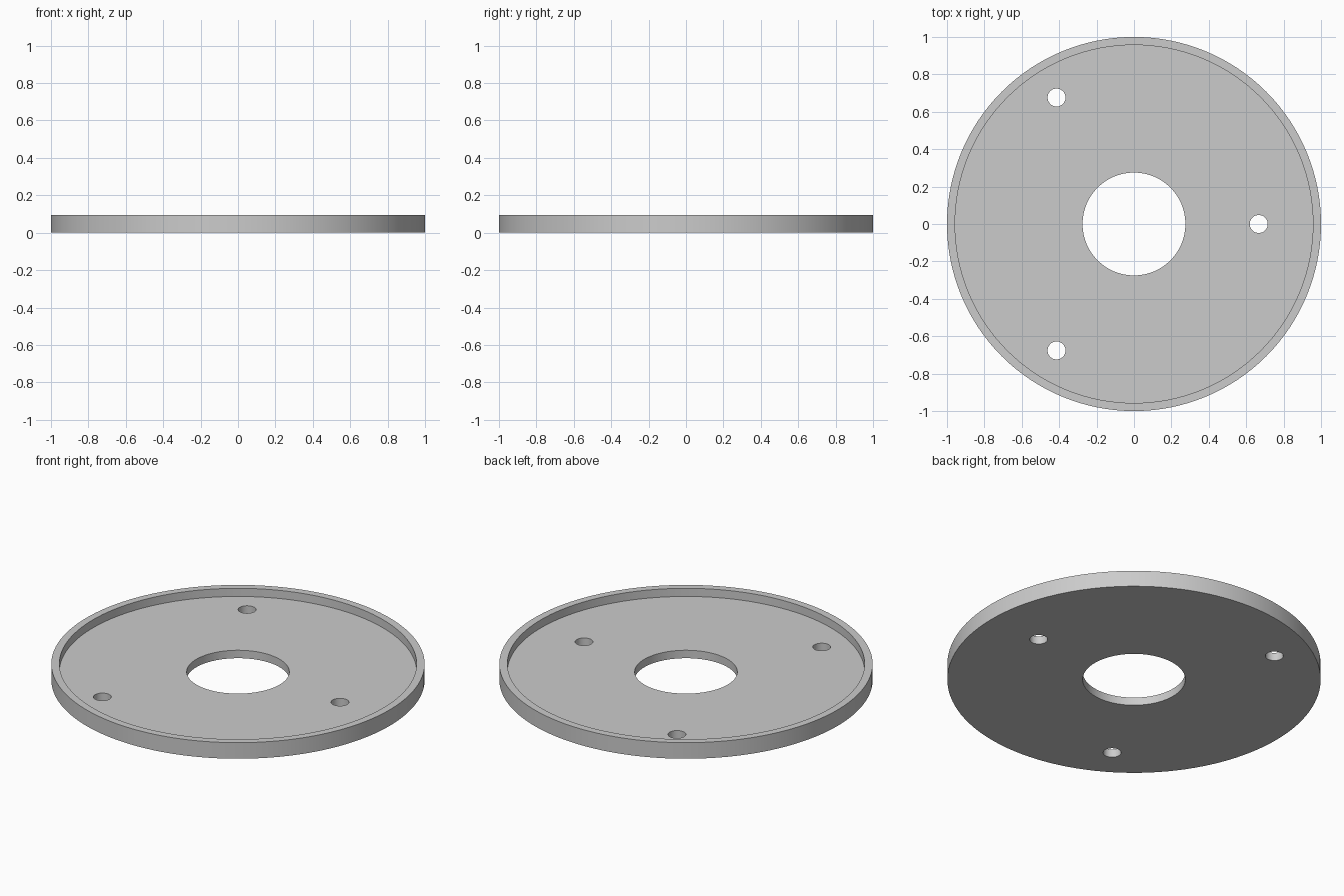
import bpy
from math import radians

cube = bpy.data.objects.get("Cube")
if cube:
    bpy.data.objects.remove(cube, do_unlink=True)

HEIGHT = 0.095
FLOOR = 0.047

grey = bpy.data.materials.new("plain grey")
grey.use_nodes = True
colour = (0.6, 0.6, 0.6, 1)
grey.diffuse_color = colour
grey.node_tree.nodes["Principled BSDF"].inputs["Base Color"].default_value = colour


def cylinder(name, radius, bottom, top, x=0, y=0, sides=128):
    bpy.ops.mesh.primitive_cylinder_add(
        vertices=sides, radius=radius, depth=top - bottom,
        location=(x, y, (bottom + top) / 2))
    obj = bpy.context.object
    obj.name = name
    obj.data.materials.append(grey)
    return obj


# Round plate
plate = cylinder("rimmed_plate", 1, 0, HEIGHT)

# Shallow recess inside the rim, central bore and three bolt holes
cutters = [
    cylinder("recess_cutter", 0.957, FLOOR, 0.3),
    cylinder("bore_cutter", 0.275, -0.1, 0.2, sides=96),
]
for x, y in ((0.667, 0), (-0.414, 0.676), (-0.414, -0.676)):
    cutters.append(cylinder("bolt_hole_cutter", 0.048, -0.1, 0.2, x, y, 48))

bpy.ops.object.select_all(action="DESELECT")
plate.select_set(True)
bpy.context.view_layer.objects.active = plate
for cutter in cutters:
    cut = plate.modifiers.new(cutter.name, "BOOLEAN")
    cut.operation = "DIFFERENCE"
    cut.solver = "EXACT"
    cut.object = cutter
    bpy.ops.object.modifier_apply(modifier=cut.name)
    bpy.data.objects.remove(cutter, do_unlink=True)

# Smooth round walls with crisp edges
bpy.ops.object.shade_smooth_by_angle(angle=radians(30))
